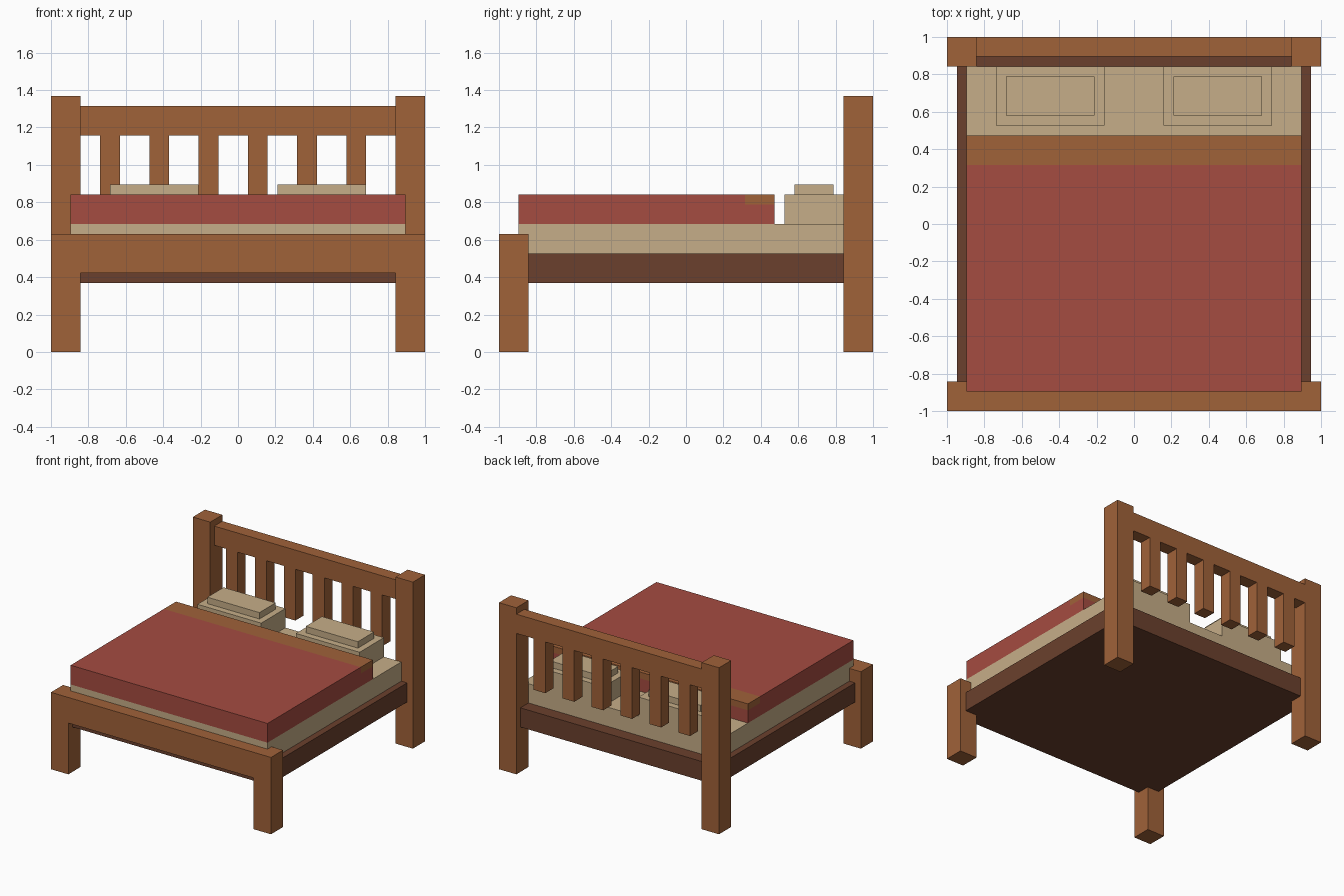
import bpy
import bmesh

if "Cube" in bpy.data.objects:
    bpy.data.objects.remove(bpy.data.objects["Cube"], do_unlink=True)

U = 1 / 19  # module that every part snaps to


def material(name, rgb):
    # display colour (0-255) to linear
    lin = [((c / 255 + 0.055) / 1.055) ** 2.4 for c in rgb] + [1.0]
    mat = bpy.data.materials.new(name)
    mat.use_nodes = True
    mat.diffuse_color = lin
    bsdf = next(n for n in mat.node_tree.nodes if n.type == "BSDF_PRINCIPLED")
    bsdf.inputs["Base Color"].default_value = lin
    bsdf.inputs["Roughness"].default_value = 0.9
    return mat


wood = material("warm_wood", (160, 98, 57))
dark_wood = material("dark_wood", (107, 64, 45))
linen = material("beige_linen", (198, 174, 136))
red = material("red_cloth", (165, 76, 65))


def box(name, x, y, z, *mats):
    """Box between (min, max) pairs given in modules."""
    bm = bmesh.new()
    bmesh.ops.create_cube(bm, size=1)
    for v in bm.verts:
        for i, (lo, hi) in enumerate((x, y, z)):
            v.co[i] = (hi if v.co[i] > 0 else lo) * U
    mesh = bpy.data.meshes.new(name)
    bm.to_mesh(mesh)
    bm.free()
    for m in mats:
        mesh.materials.append(m)
    obj = bpy.data.objects.new(name, mesh)
    bpy.context.collection.objects.link(obj)
    return obj


# Posts, pillows: mirrored left and right
for side, s in (("left", 1), ("right", -1)):
    def span(a, b):
        return tuple(sorted((a * s, b * s)))
    box(f"head_post_{side}", span(16, 19), (16, 19), (0, 26), wood)
    box(f"foot_post_{side}", span(16, 19), (-19, -16), (0, 12), wood)
    box(f"pillow_{side}", span(3, 14), (10, 16), (13, 16), linen)
    box(f"pillow_crown_{side}", span(4, 13), (11, 15), (16, 17), linen)

# Headboard and footboard
box("headboard_rail", (-16, 16), (17, 19), (22, 25), wood)
for i in range(6):
    left = -14 + 5 * i
    box(f"headboard_slat_{i + 1}", (left, left + 2), (17, 19), (14, 22), wood)
box("footboard", (-16, 16), (-19, -17), (8, 12), wood)

# Base and mattress
box("bed_frame", (-18, 18), (-18, 18), (7, 10), dark_wood)
box("mattress", (-17, 17), (-17, 16), (10, 13), linen)

# Blanket, cut so that its upper end is a brown turned-down band
blanket = box("blanket", (-17, 17), (-17, 9), (13, 16), red, wood)
bm = bmesh.new()
bm.from_mesh(blanket.data)
for co, no in (((0, 6 * U, 0), (0, 1, 0)), ((0, 0, 15 * U), (0, 0, 1))):
    bmesh.ops.bisect_plane(bm, geom=bm.verts[:] + bm.edges[:] + bm.faces[:],
                           plane_co=co, plane_no=no)
for f in bm.faces:
    c = f.calc_center_median() / U
    f.material_index = int(c.y > 6 and c.z > 15)
bm.to_mesh(blanket.data)
bm.free()
